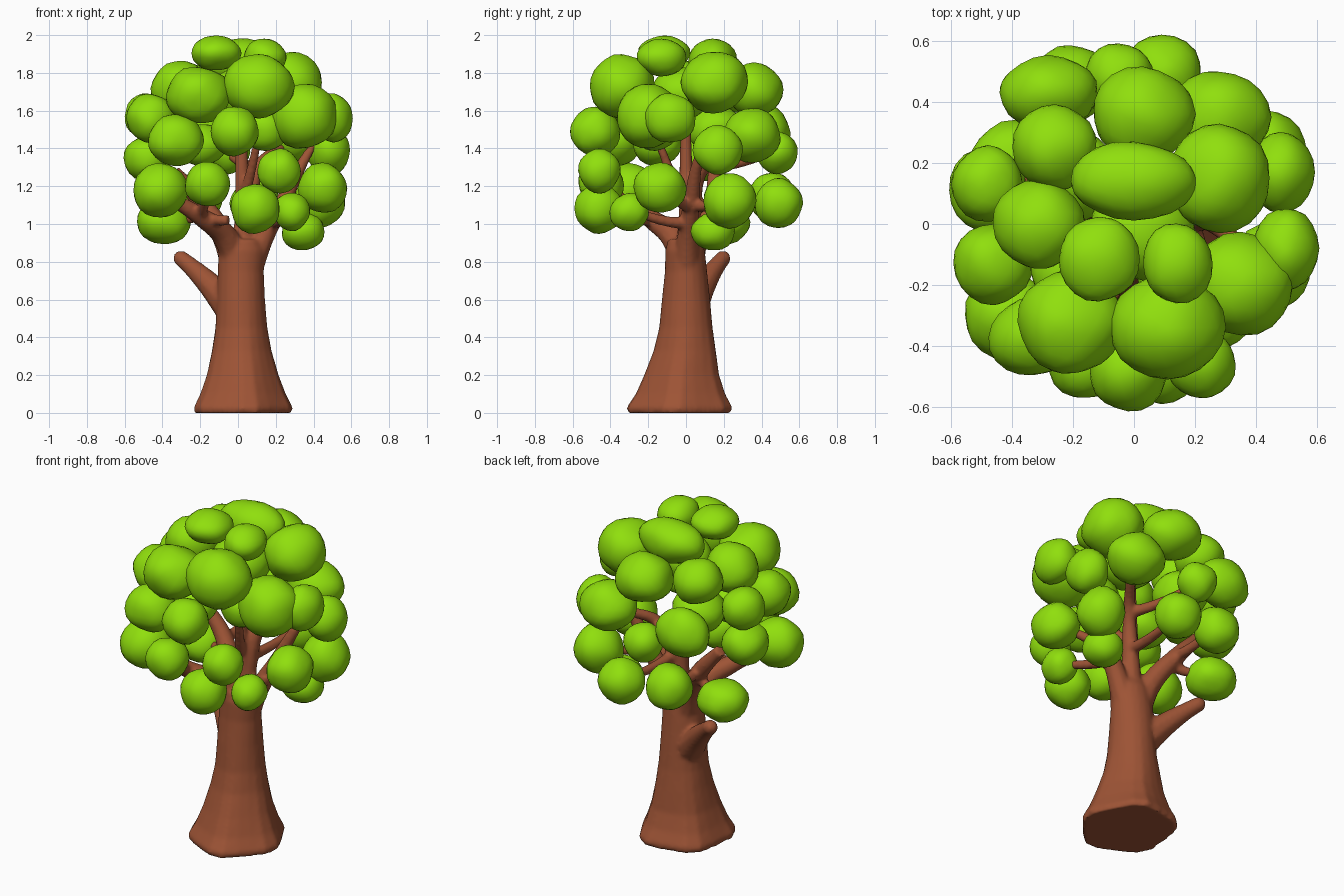
import bpy, bmesh, math, random
from mathutils import Vector, noise

if "Cube" in bpy.data.objects:
    bpy.data.objects.remove(bpy.data.objects["Cube"])

random.seed(4)


def material(name, color):
    m = bpy.data.materials.new(name)
    m.diffuse_color = (*color, 1)
    m.use_nodes = True
    m.node_tree.nodes["Principled BSDF"].inputs["Base Color"].default_value = m.diffuse_color
    return m


BARK = material("bark_brown", (0.34, 0.088, 0.036))
LEAF = material("leaf_green", (0.28, 0.74, 0.004))
bark_parts = []


def activate(ob):
    bpy.ops.object.select_all(action='DESELECT')
    ob.select_set(True)
    bpy.context.view_layer.objects.active = ob


def add_mesh(name, bm, mat):
    bmesh.ops.recalc_face_normals(bm, faces=bm.faces)
    me = bpy.data.meshes.new(name)
    bm.to_mesh(me)
    bm.free()
    me.materials.append(mat)
    ob = bpy.data.objects.new(name, me)
    bpy.context.collection.objects.link(ob)
    activate(ob)
    bpy.ops.object.shade_smooth_by_angle(angle=math.radians(50))
    return ob


def trunk():
    # centre x, centre y, z, radius x, radius y, root lobe strength
    rings = [(.02, -.03, 0, .255, .27, .06), (.02, -.03, .03, .258, .275, .06),
             (.02, -.025, .1, .225, .235, .05), (.02, -.02, .2, .19, .198, .04),
             (.017, -.005, .33, .158, .165, .025), (.017, 0, .45, .138, .142, .01),
             (.015, 0, .6, .128, .128, 0), (.015, 0, .75, .122, .112, 0),
             (.02, -.005, .86, .125, .105, 0), (.02, -.01, .92, .1, .085, 0)]
    bm = bmesh.new()
    n, prev = 20, None
    for cx, cy, z, rx, ry, lobe in rings:
        ring = []
        for i in range(n):
            a = 2 * math.pi * i / n
            k = 1 + lobe * math.cos(5 * a + .6)
            ring.append(bm.verts.new((cx + rx * k * math.cos(a), cy + ry * k * math.sin(a), z)))
        if prev:
            for i in range(n):
                j = (i + 1) % n
                bm.faces.new((prev[i], prev[j], ring[j], ring[i]))
        else:
            bm.faces.new(ring)
        prev = ring
    bm.faces.new(prev)
    ob = add_mesh("trunk_and_branches", bm, BARK)
    bark_parts.append(ob)
    return ob


def branch(name, pts):
    # tapered tube through (x, y, z, radius) points
    cu = bpy.data.curves.new(name, 'CURVE')
    cu.dimensions = '3D'
    cu.bevel_depth = 1
    cu.bevel_resolution = 3
    cu.resolution_u = 5
    cu.use_fill_caps = True
    sp = cu.splines.new('BEZIER')
    sp.bezier_points.add(len(pts) - 1)
    for p, (x, y, z, r) in zip(sp.bezier_points, pts):
        p.co = (x, y, z)
        p.radius = r
        p.handle_left_type = p.handle_right_type = 'AUTO'
    cu.materials.append(BARK)
    ob = bpy.data.objects.new(name, cu)
    bpy.context.collection.objects.link(ob)
    activate(ob)
    bpy.ops.object.convert(target='MESH')
    bark_parts.append(bpy.context.view_layer.objects.active)


def clump(name, x, y, z, rx, ry, rz):
    # slightly lumpy ball of leaves
    bm = bmesh.new()
    bmesh.ops.create_icosphere(bm, subdivisions=3, radius=1)
    seed = Vector((random.uniform(-9, 9), random.uniform(-9, 9), random.uniform(-9, 9)))
    for v in bm.verts:
        k = 1.01 + .09 * noise.noise(v.co * 1.2 + seed)
        v.co = Vector((x + v.co.x * rx * k, y + v.co.y * ry * k, z + v.co.z * rz * k))
    add_mesh(name, bm, LEAF)


tree = trunk()

# cut side limb and short knot
branch("cut_limb", [(-.04, .03, .56, .09), (-.15, .095, .68, .066), (-.25, .16, .775, .048),
                    (-.31, .2, .825, .042), (-.328, .21, .84, .022)])
branch("knot_stub", [(-.16, -.17, 1.03, .03), (-.09, -.22, 1.02, .03), (-.05, -.24, 1.02, .028)])

# main limbs, rooted inside the trunk
branch("limb_front_left", [(0, 0, .72, .07), (-.06, -.06, .92, .07), (-.2, -.2, 1.04, .05), (-.36, -.28, 1.14, .035)])
branch("limb_right", [(.04, 0, .72, .08), (.14, .01, .94, .056), (.24, .03, 1.12, .044), (.34, .06, 1.32, .03), (.4, .1, 1.42, .02)])
branch("limb_middle", [(.02, 0, .72, .08), (.03, .01, 1.05, .048), (.02, 0, 1.3, .036), (.02, .0, 1.6, .025)])
branch("limb_back", [(.03, .01, .72, .08), (.05, .03, 1.05, .05), (.11, .09, 1.3, .036), (.25, .27, 1.42, .025)])
branch("limb_back_left", [(0, .01, .72, .08), (-.08, .06, .94, .062), (-.2, .14, 1.12, .05), (-.34, .15, 1.28, .035)])

# twigs reaching the clumps: start, end
twigs = [((-.2, -.2, 1.04), (-.16, -.4, 1.2)), ((.18, .02, 1.0), (.28, -.28, 1.07)),
         ((.22, .03, 1.08), (.42, -.12, 1.2)), ((.22, .03, 1.1), (.4, .2, 1.12)),
         ((.06, .04, 1.1), (.08, .45, 1.12)), ((-.18, .12, 1.1), (-.2, .44, 1.15)),
         ((.02, 0, 1.1), (.1, -.14, 1.42)), ((.1, .09, 1.3), (-.05, .44, 1.37)),
         ((-.15, .1, 1.06), (-.36, .2, 1.03))]
for i, (a, b) in enumerate(twigs):
    a, b = Vector(a), Vector(b)
    m = a.lerp(b, .5) + Vector((0, 0, -.015))
    branch(f"twig_{i + 1:02d}", [(*a, .034), (*m, .028), (*b, .022)])

# fuse all the wood into one smooth skin
bpy.ops.object.select_all(action='DESELECT')
for ob in bark_parts:
    ob.select_set(True)
bpy.context.view_layer.objects.active = tree
bpy.ops.object.join()
remesh = tree.modifiers.new("fuse", 'REMESH')
remesh.mode = 'VOXEL'
remesh.voxel_size = .012
smooth = tree.modifiers.new("soften", 'SMOOTH')
smooth.factor = .5
smooth.iterations = 4
for name in ("fuse", "soften"):
    bpy.ops.object.modifier_apply(modifier=name)
bpy.ops.object.shade_smooth_by_angle(angle=math.radians(50))

# leaf clumps, crown top downwards: x, y, z, rx, ry, rz
crown = [
    (-.115, -.115, 1.905, .13, .135, .09), (.14, -.13, 1.88, .115, .13, .1), (0, .14, 1.86, .205, .13, .12),
    (.28, .15, 1.75, .165, .18, .16), (-.21, -.32, 1.68, .17, .17, .15),
    (.11, -.34, 1.73, .185, .17, .17), (-.31, 0, 1.72, .15, .145, .14),
]
middle = [
    (-.26, .25, 1.72, .135, .14, .13), (.03, .36, 1.71, .165, .15, .14), (-.28, .43, 1.48, .16, .12, .14),
    (.28, .35, 1.47, .165, .15, .14), (-.46, -.13, 1.56, .13, .13, .13), (-.48, .13, 1.57, .12, .125, .12),
    (-.33, -.37, 1.44, .145, .13, .135), (-.02, -.48, 1.49, .13, .13, .13),
    (.35, -.2, 1.57, .175, .17, .17), (.5, -.08, 1.56, .105, .135, .13),
    (.48, .17, 1.39, .11, .13, .13), (-.48, .11, 1.35, .125, .14, .12), (-.05, .48, 1.38, .11, .11, .11),
]
lower = [
    (-.41, -.3, 1.18, .145, .14, .14), (-.16, -.45, 1.21, .12, .12, .12),
    (.09, -.46, 1.08, .13, .13, .13), (.22, -.46, 1.28, .115, .11, .115),
    (.45, -.14, 1.19, .13, .14, .13), (.285, -.3, 1.065, .095, .105, .1),
    (.345, .14, .96, .115, .115, .1), (.43, .23, 1.12, .135, .14, .14),
    (-.39, .2, 1.01, .145, .14, .115), (.09, .49, 1.11, .13, .125, .13), (-.21, .46, 1.14, .13, .125, .13),
]
inner = [
    (.03, -.02, 1.69, .17, .16, .14), (-.2, -.15, 1.42, .14, .13, .11), (.14, -.16, 1.5, .13, .12, .11),
    (-.2, .16, 1.5, .15, .15, .13),
]
for tier, rows in (("crown", crown), ("middle", middle), ("lower", lower), ("inner", inner)):
    for i, row in enumerate(rows):
        clump(f"{tier}_leaf_clump_{i + 1:02d}", *row)
